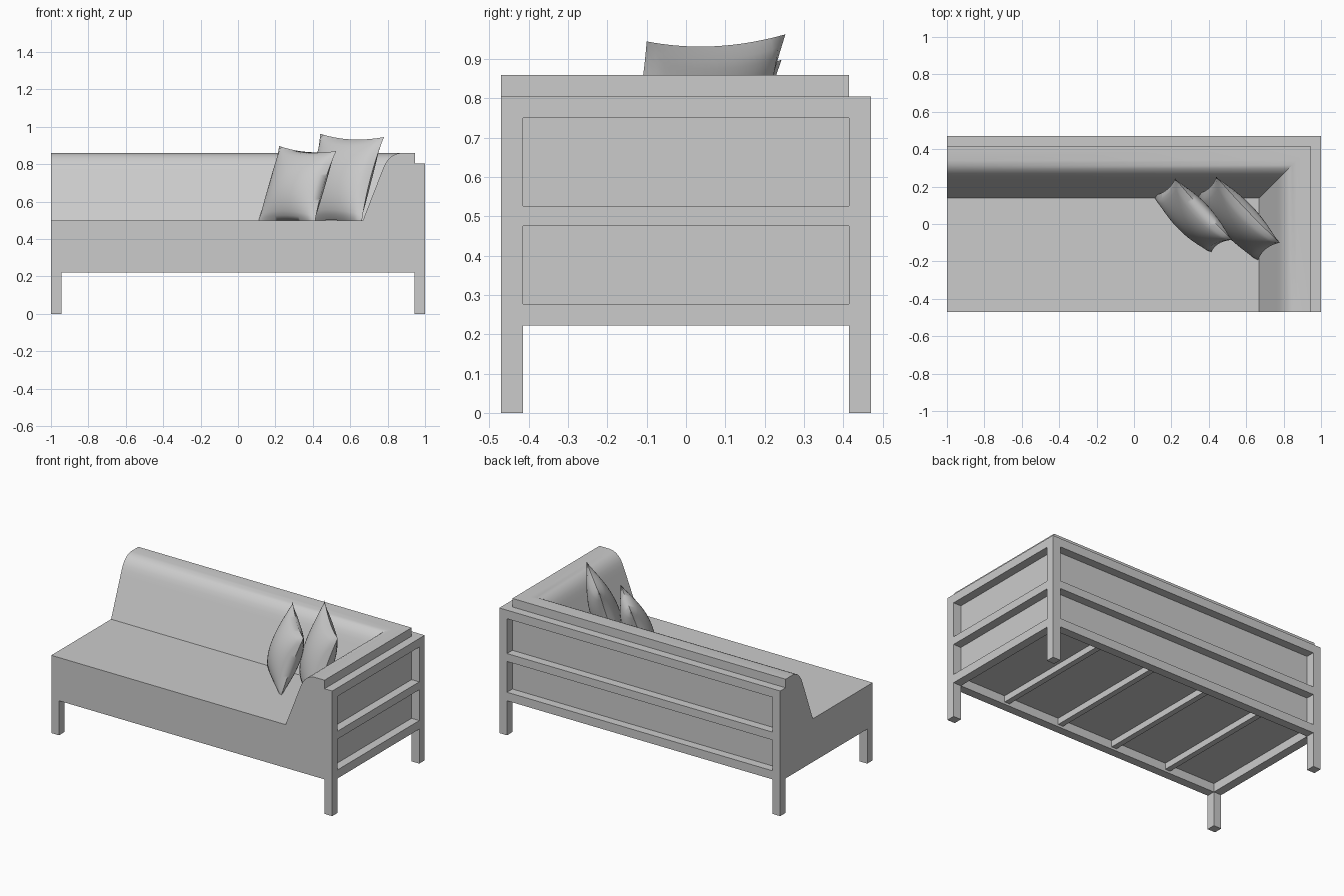
import bpy, bmesh
from mathutils import Vector

cube = bpy.data.objects.get("Cube")
if cube:
    bpy.data.objects.remove(cube)

grey = bpy.data.materials.new("light_grey")
grey.use_nodes = True
colour = (0.6, 0.6, 0.6, 1)
grey.diffuse_color = colour
grey.node_tree.nodes["Principled BSDF"].inputs["Base Color"].default_value = colour


def add_object(name, bm, smooth=None):
    bmesh.ops.recalc_face_normals(bm, faces=bm.faces)
    mesh = bpy.data.meshes.new(name)
    bm.to_mesh(mesh)
    bm.free()
    mesh.materials.append(grey)
    ob = bpy.data.objects.new(name, mesh)
    bpy.context.collection.objects.link(ob)
    if smooth:
        bpy.ops.object.select_all(action="DESELECT")
        ob.select_set(True)
        bpy.context.view_layer.objects.active = ob
        bpy.ops.object.shade_smooth_by_angle(angle=smooth)
    return ob


def box(name, x0, x1, y0, y1, z0, z1):
    bm = bmesh.new()
    bmesh.ops.create_cube(bm, size=1)
    for v in bm.verts:
        v.co = ((x0 + x1) / 2 + v.co.x * (x1 - x0),
                (y0 + y1) / 2 + v.co.y * (y1 - y0),
                (z0 + z1) / 2 + v.co.z * (z1 - z0))
    return add_object(name, bm)


W, D, T = 1.0, 0.47, 0.055          # half width, half depth, timber size
IX, IY = W - T, D - T               # inner faces of the frame
RAIL, SEAT, TOP = 0.222, 0.5, 0.86  # key heights
BASE, FRAME_TOP = RAIL + T, 0.805

# Corner posts and short front leg
box("back_left_post", IX, W, IY, D, 0, FRAME_TOP)
box("back_right_post", -W, -IX, IY, D, 0, FRAME_TOP)
box("front_left_post", IX, W, -D, -IY, 0, FRAME_TOP)
box("front_right_leg", -W, -IX, -D, -IY, 0, BASE)

# Horizontal rails of the back and the arm
for label, z0, z1 in (("bottom", RAIL, BASE), ("middle", 0.475, 0.526), ("top", 0.75, FRAME_TOP)):
    box(label + "_back_rail", -IX, IX, IY, D, z0, z1)
    box(label + "_arm_rail", IX, W, -IY, IY, z0, z1)
box("front_rail", -IX, IX, -D, -IY, RAIL, BASE)
box("open_end_rail", -W, -IX, -IY, IY, RAIL, BASE)

# Slats under the seat
for i in range(1, 5):
    x = -W + i * 2 * W / 5
    box(f"seat_slat_{i}", x - 0.018, x + 0.018, -IY, IY, BASE - 0.04, BASE)

# Upholstery: one profile swept round the mitred corner, (inset, height)
profile = [(0, BASE), (0, TOP), (0.075, TOP), (0.1, 0.855), (0.12, 0.845),
           (0.14, 0.828), (0.156, 0.805), (0.168, 0.78), (0.18, 0.75), (0.277, SEAT)]
bm = bmesh.new()
rows = [[bm.verts.new(p) for p in ((IX - d, -D, z), (IX - d, IY - d, z), (-W, IY - d, z))]
        for d, z in profile]
for a, b in zip(rows, rows[1:]):
    for i in range(2):
        bm.faces.new((a[i], a[i + 1], b[i + 1], b[i]))
seat_corner = bm.verts.new((-W, -D, SEAT))
base_corner = bm.verts.new((-W, -D, BASE))
bm.faces.new(rows[-1] + [seat_corner])
bm.faces.new(rows[0] + [base_corner])
for end in (0, 2):
    bm.faces.new([r[end] for r in rows] + [seat_corner, base_corner])
add_object("upholstery", bm, 0.5)


# Scatter pillows: bulged grids with pinched edges and pointed corners
def pillow(name, corners, bulge, n=20):
    a, b, c, d = (Vector(p) for p in corners)   # bottom pair, then top pair
    normal = (b - a).cross(c - a).normalized()
    bm = bmesh.new()
    for side in (-1, 1):
        grid = bmesh.ops.create_grid(bm, x_segments=n, y_segments=n, size=1)
        for v in grid["verts"]:
            u, w = v.co.x, v.co.y
            s = (1 + u * (1 - 0.09 * (1 - w * w))) / 2
            t = (1 + w * (1 - 0.09 * (1 - u * u))) / 2
            puff = max(0, (1 - u * u) * (1 - w * w)) ** 0.6
            v.co = a.lerp(b, s).lerp(c.lerp(d, s), t) + normal * side * bulge * puff
    bmesh.ops.remove_doubles(bm, verts=bm.verts, dist=0.0005)
    add_object(name, bm, 1.2)


pillow("small_pillow", ((0.10, 0.15, 0.48), (0.41, -0.155, 0.48),
                        (0.22, 0.243, 0.898), (0.525, -0.085, 0.87)), 0.085)
pillow("large_pillow", ((0.33, 0.16, 0.48), (0.66, -0.2, 0.48),
                        (0.44, 0.253, 0.963), (0.78, -0.10, 0.945)), 0.085)
